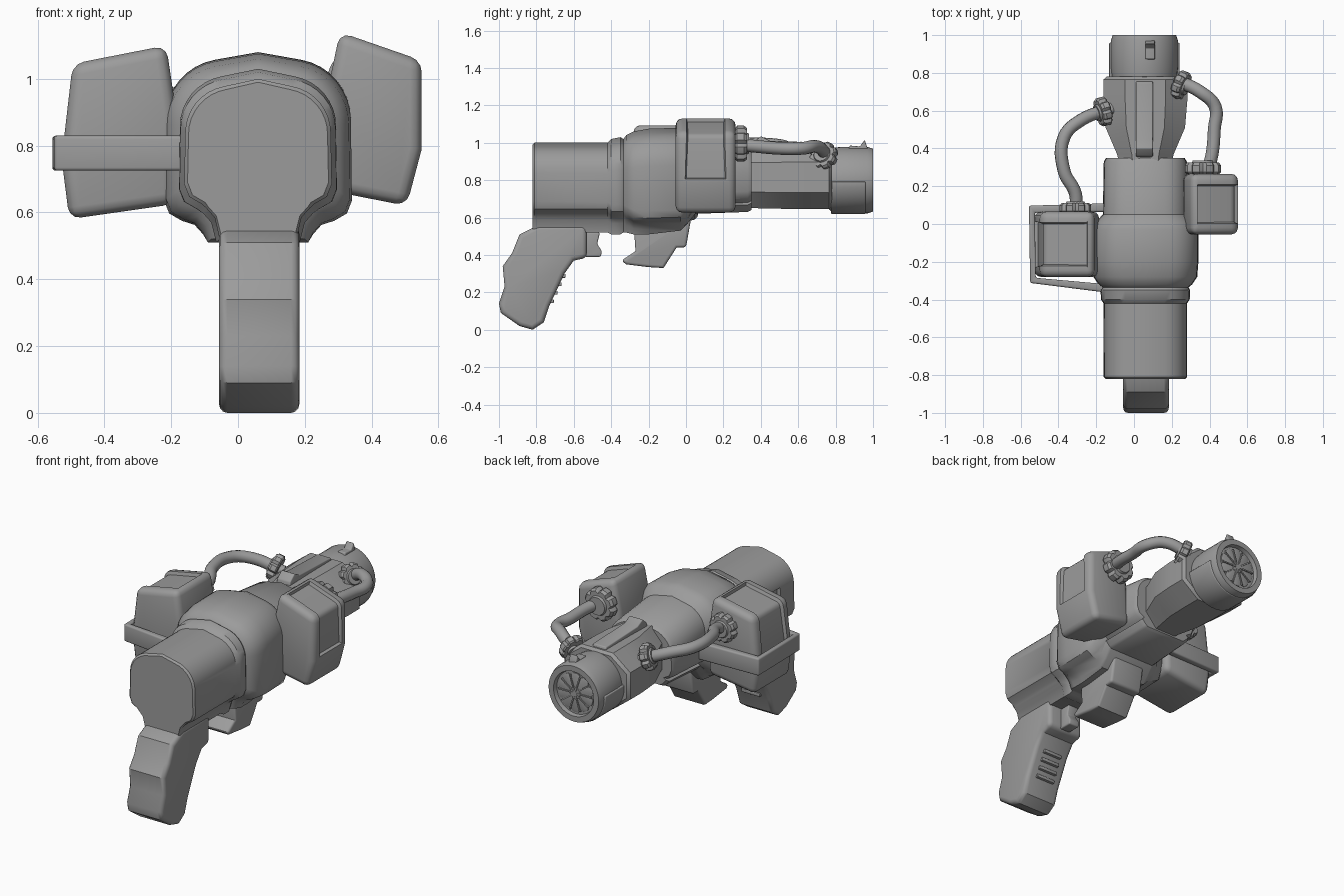
import bpy, bmesh
from math import sin, cos, pi, radians
from mathutils import Vector

if "Cube" in bpy.data.objects:
    bpy.data.objects.remove(bpy.data.objects["Cube"])

GREY = (0.33, 0.33, 0.33, 1)
metal = bpy.data.materials.new("plain grey")
metal.use_nodes = True
metal.diffuse_color = GREY
metal.node_tree.nodes["Principled BSDF"].inputs["Base Color"].default_value = GREY
CX = 0.06   # centre line of the body


def smooth(obj, angle=35):
    bpy.ops.object.select_all(action='DESELECT')
    obj.select_set(True)
    bpy.context.view_layer.objects.active = obj
    bpy.ops.object.shade_smooth_by_angle(angle=radians(angle))


def finish(name, bm):
    bmesh.ops.recalc_face_normals(bm, faces=bm.faces)
    mesh = bpy.data.meshes.new(name)
    bm.to_mesh(mesh)
    bm.free()
    mesh.materials.append(metal)
    obj = bpy.data.objects.new(name, mesh)
    bpy.context.collection.objects.link(obj)
    smooth(obj)
    return obj


def loft(rings):
    """Skin a row of equal rings and cap both ends."""
    bm = bmesh.new()
    rows = [[bm.verts.new(p) for p in ring] for ring in rings]
    n = len(rows[0])
    for a, b in zip(rows, rows[1:]):
        for i in range(n):
            j = (i + 1) % n
            bm.faces.new((a[i], a[j], b[j], b[i]))
    bm.faces.new(rows[0])
    bm.faces.new(rows[-1])
    bmesh.ops.recalc_face_normals(bm, faces=bm.faces)
    return bm


def round_edges(bm, width, angle=0.6, segments=3):
    edges = [e for e in bm.edges if e.calc_face_angle(0) > angle]
    bmesh.ops.bevel(bm, geom=edges, offset=width, offset_type='OFFSET', segments=segments,
                    profile=0.5, affect='EDGES', clamp_overlap=True)


def prism(points, axis, low, high):
    place = {'x': lambda p, q, t: (t, p, q), 'y': lambda p, q, t: (p, t, q),
             'z': lambda p, q, t: (p, q, t)}[axis]
    return loft([[place(p, q, t) for p, q in points] for t in (low, high)])


def block(name, points, axis, low, high, bevel=0.01, angle=0.6):
    bm = prism(points, axis, low, high)
    if bevel:
        round_edges(bm, bevel, angle)
    return finish(name, bm)


def box(name, x, y, z, bevel=0.01):
    return block(name, [(x[0], y[0]), (x[1], y[0]), (x[1], y[1]), (x[0], y[1])], 'z', *z, bevel)


# Main body: domed housing with a narrow keel, lofted front to back
def body_ring(y, w, top, bottom, keel, keel_z):
    r = w * 0.65
    half = [(w - r + r * cos(a), top - 0.02 - r + r * sin(a))
            for a in (radians(d) for d in range(80, -1, -10))]
    half += [(w + 0.003, bottom + 0.05), (w - 0.012, bottom + 0.012), (w - 0.05, bottom - 0.01),
             (keel + 0.04, bottom - 0.022), (keel + 0.015, bottom - 0.05), (keel, keel_z)]
    pts = [(0, top)] + half + [(-x, z) for x, z in reversed(half)]
    return [(CX + x, y, z) for x, z in pts]


body = finish("main_body", loft([body_ring(*s) for s in (
    (-0.82, 0.208, 0.99, 0.64, 0.11, 0.53),
    (-0.81, 0.218, 1.00, 0.635, 0.115, 0.52),
    (-0.42, 0.218, 1.00, 0.635, 0.115, 0.52),
    (-0.40, 0.232, 1.02, 0.62, 0.125, 0.51),
    (-0.35, 0.234, 1.03, 0.62, 0.125, 0.51),
    (-0.335, 0.226, 1.02, 0.62, 0.12, 0.52),
    (-0.32, 0.245, 1.04, 0.61, 0.14, 0.52),
    (-0.28, 0.272, 1.06, 0.59, 0.15, 0.51),
    (-0.20, 0.278, 1.075, 0.585, 0.15, 0.51),
    (-0.03, 0.278, 1.08, 0.59, 0.15, 0.53),
    (0.01, 0.26, 1.065, 0.62, 0.15, 0.57),
    (0.05, 0.222, 1.03, 0.68, 0.15, 0.62),
    (0.33, 0.217, 1.00, 0.69, 0.14, 0.63),
    (0.35, 0.205, 0.985, 0.70, 0.13, 0.64))]))

# Recessed port on the rear right wall
cutter = box("port_cutter", (-0.25, -0.135), (-0.68, -0.5), (0.72, 0.86), 0)
cutter.hide_render = True
cut = body.modifiers.new("port", 'BOOLEAN')
cut.operation, cut.object, cut.solver = 'DIFFERENCE', cutter, 'EXACT'
bpy.context.view_layer.objects.active = body
bpy.ops.object.modifier_apply(modifier=cut.name)
bpy.data.objects.remove(cutter)
smooth(body)

# Pistol grip, trigger and short fore grip
block("grip", [(-0.79, 0.56), (-0.53, 0.56), (-0.53, 0.385), (-0.60, 0.37), (-0.65, 0.30),
               (-0.73, 0.13), (-0.76, 0.04), (-0.82, 0.0), (-0.89, 0.02), (-0.99, 0.09),
               (-1.0, 0.14), (-0.97, 0.23), (-0.98, 0.34), (-0.93, 0.41), (-0.89, 0.51)],
      'x', -0.057, 0.184, 0.025, 1.2)
for i in range(4):
    y, z = -0.652 - 0.021 * i, 0.29 - 0.045 * i
    box("grip_ridge", (0.0, 0.125), (y - 0.02, y + 0.008), (z - 0.012, z + 0.008), 0.003)
block("trigger", [(-0.54, 0.52), (-0.46, 0.52), (-0.475, 0.46), (-0.45, 0.42),
                  (-0.455, 0.39), (-0.54, 0.39)], 'x', 0.03, 0.10, 0.008)
block("fore_grip", [(-0.28, 0.57), (-0.27, 0.42), (-0.345, 0.37), (-0.32, 0.35), (-0.2, 0.335),
                    (-0.12, 0.33), (-0.05, 0.44), (0.0, 0.44), (0.03, 0.61)],
      'x', -0.05, 0.17, 0.015, 1.2)


# Faceted barrel and the rib on top
def octagon(y, w, h):
    k = 0.48
    return [(CX + x * w, y, 0.815 + z * h) for x, z in (
        (k, 1), (1, k), (1, -k), (k, -1), (-k, -1), (-1, -k), (-1, k), (-k, 1))]


finish("barrel", loft([octagon(0.33, 0.14, 0.165), octagon(0.37, 0.15, 0.165),
                       octagon(0.51, 0.21, 0.168), octagon(0.65, 0.222, 0.17),
                       octagon(0.765, 0.222, 0.17), octagon(0.78, 0.205, 0.155)]))
block("top_rib", [(0.35, 0.95), (0.36, 1.0), (0.40, 1.035), (0.45, 1.01), (0.75, 1.0),
                  (0.765, 0.95)], 'x', 0.01, 0.10, 0.006)


# Muzzle with recessed fluted face
def circle(y, r, n=40):
    return [(0.055 + r * cos(2 * pi * i / n), y, 0.80 + r * sin(2 * pi * i / n)) for i in range(n)]


finish("muzzle", loft([circle(y, r) for y, r in (
    (0.76, 0.15), (0.78, 0.172), (0.83, 0.178), (0.97, 0.178), (1.0, 0.168),
    (1.0, 0.135), (0.975, 0.13))]))
arc = [radians(a) for a in range(176, 365, 9)]
block("lower_collar", [(0.055 + 0.187 * cos(a), 0.805 + 0.187 * sin(a)) for a in arc],
      'y', 0.775, 0.96, 0.006, 1.2)
block("front_sight", [(0.86, 0.94), (0.875, 0.985), (0.93, 0.98), (0.955, 1.015), (0.975, 0.96)],
      'x', 0.06, 0.11, 0.005)


# Lobed discs: muzzle rosette and hose couplings
def rosette(name, centre, axis, r, depth, lobes, notch=0.16, bore=0.6):
    turn = Vector(axis).to_track_quat('Z', 'Y')
    n = lobes * 4

    def ring(h, k):
        return [Vector(centre) + turn @ Vector((k * cos(2 * pi * i / n), k * sin(2 * pi * i / n), h))
                for i in range(n)]

    def lobed(h, k):
        out = []
        for i, p in enumerate(ring(h, k)):
            mid = Vector(centre) + turn @ Vector((0, 0, h))
            out.append(mid + (p - mid) * (1 - notch if i % 4 == 0 else 1))
        return out
    d = depth / 2
    finish(name, loft([lobed(-d, r * 0.9), lobed(-d * 0.7, r), lobed(d * 0.5, r),
                       lobed(d, r * 0.88), ring(d, r * bore), ring(d * 1.4, r * bore * 0.9)]))


rosette("muzzle_rosette", (0.055, 0.977, 0.80), (0, 1, 0), 0.118, 0.015, 10, 0.14, 0.3)
for i in range(5):
    a = pi * i / 5
    dx, dz = cos(a), sin(a)
    strip = [(0.055 + s * 0.11 * dx - t * 0.004 * dz, 0.80 + s * 0.11 * dz + t * 0.004 * dx)
             for s, t in ((-1, -1), (1, -1), (1, 1), (-1, 1))]
    block("muzzle_spoke", strip, 'y', 0.98, 0.991, 0)


# Side canisters with a sunken panel wrapping the top and outer faces
def canister(name, section, y0, y1, outward, split):
    bm = prism(section, 'y', y0, y1)
    round_edges(bm, 0.035, 0.6)
    bm.normal_update()
    aim = Vector((outward, 0, 1)).normalized()
    panel = [f for f in bm.faces if abs(f.normal.y) < 0.08 and f.normal.dot(aim) > 0.55
             and f.calc_center_median().z > split]
    bmesh.ops.inset_region(bm, faces=panel, thickness=0.022, depth=0)
    bmesh.ops.inset_region(bm, faces=panel, thickness=0.008, depth=-0.018)
    finish(name, bm)


canister("left_canister", [(0.305, 1.14), (0.55, 1.055), (0.55, 0.79), (0.505, 0.62),
                           (0.25, 0.67), (0.265, 0.95)], -0.055, 0.265, 1, 0.79)
canister("right_canister", [(-0.215, 1.10), (-0.495, 1.045), (-0.528, 0.76), (-0.505, 0.58),
                            (-0.19, 0.625), (-0.185, 0.9)], -0.28, 0.065, -1, 0.76)

# Guard rail around the right canister
block("guard_rail", [(-0.13, -0.365), (-0.55, -0.312), (-0.556, 0.097), (-0.13, 0.11),
                     (-0.13, 0.065), (-0.525, 0.06), (-0.52, -0.285), (-0.13, -0.32)],
      'z', 0.725, 0.83, 0.01)


# Hoses and their couplings
def hose(name, points, radius=0.034):
    curve = bpy.data.curves.new(name, 'CURVE')
    curve.dimensions = '3D'
    curve.bevel_depth, curve.bevel_resolution, curve.resolution_u = radius, 4, 6
    curve.use_fill_caps = True
    spline = curve.splines.new('BEZIER')
    spline.bezier_points.add(len(points) - 1)
    for bp, co in zip(spline.bezier_points, points):
        bp.co = co
        bp.handle_left_type = bp.handle_right_type = 'AUTO'
    curve.materials.append(metal)
    obj = bpy.data.objects.new(name, curve)
    bpy.context.collection.objects.link(obj)
    bpy.ops.object.select_all(action='DESELECT')
    obj.select_set(True)
    bpy.context.view_layer.objects.active = obj
    bpy.ops.object.convert(target='MESH')
    smooth(bpy.context.object)


hose("left_hose", [(0.39, 0.28, 0.99), (0.415, 0.38, 0.98), (0.425, 0.50, 0.97),
                   (0.43, 0.62, 0.97), (0.35, 0.70, 0.98), (0.22, 0.76, 0.92)])
hose("right_hose", [(-0.31, 0.05, 0.95), (-0.31, 0.16, 0.97), (-0.37, 0.28, 0.99),
                    (-0.37, 0.46, 0.99), (-0.28, 0.55, 0.97), (-0.12, 0.61, 0.91)])
rosette("left_canister_coupling", (0.365, 0.295, 0.995), (0, 1, 0), 0.098, 0.06, 8)
rosette("right_canister_coupling", (-0.31, 0.085, 0.95), (0, 1, 0), 0.085, 0.05, 8)
rosette("left_barrel_coupling", (0.25, 0.735, 0.93), (0.85, -0.35, 0.35), 0.078, 0.05, 8)
rosette("right_barrel_coupling", (-0.165, 0.595, 0.93), (-0.9, -0.25, 0.35), 0.078, 0.05, 8)
